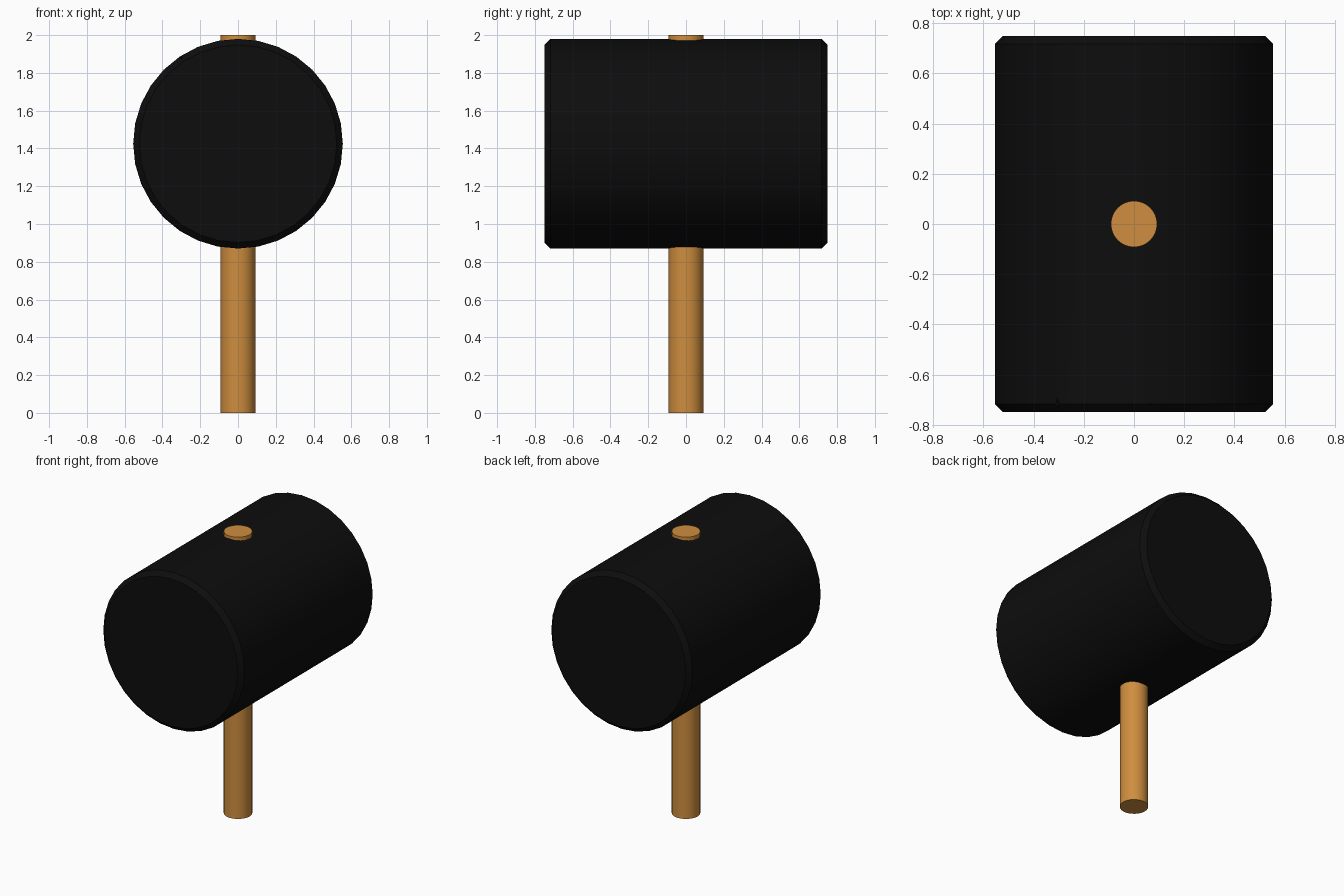
import bpy, bmesh, math

if "Cube" in bpy.data.objects:
    bpy.data.objects.remove(bpy.data.objects["Cube"])

def material(name, color):
    m = bpy.data.materials.new(name)
    m.diffuse_color = color
    m.use_nodes = True
    m.node_tree.nodes["Principled BSDF"].inputs["Base Color"].default_value = m.diffuse_color
    return m

rubber = material("black_rubber", (0.004, 0.004, 0.004, 1))
wood = material("wood", (0.62, 0.27, 0.05, 1))

CZ, R, HALF, CHAMFER = 1.425, 0.555, 0.75, 0.032

# Handle, passing right through the head
bpy.ops.mesh.primitive_cylinder_add(vertices=32, radius=0.092, depth=2, location=(0, 0, 1))
handle = bpy.context.object
handle.name = "handle"
handle.data.materials.append(wood)
bpy.ops.object.shade_smooth_by_angle(angle=math.radians(30))

# Head: chamfered cylinder lying along y
bpy.ops.mesh.primitive_cylinder_add(vertices=32, radius=R, depth=2 * HALF,
                                    location=(0, 0, CZ), rotation=(math.pi / 2, 0, 0))
head = bpy.context.object
head.name = "mallet_head"
head.data.materials.append(rubber)
bpy.ops.object.transform_apply(location=False, rotation=True, scale=True)
bm = bmesh.new()
bm.from_mesh(head.data)
rims = [e for e in bm.edges if abs(e.verts[0].co.y - e.verts[1].co.y) < 1e-4]
bmesh.ops.bevel(bm, geom=rims, offset=CHAMFER, segments=1, affect='EDGES')
bm.to_mesh(head.data)
bm.free()

# Small wedge-shaped nicks in the rims: (end, x, tip distance along y, width)
nicks = [(-1, -0.31, 0.65, 0.08), (-1, 0.06, 0.675, 0.10),
         (1, -0.37, 0.68, 0.07), (1, -0.13, 0.685, 0.08), (1, 0.0, 0.70, 0.06)]
bm = bmesh.new()
for end, x, tip, width in nicks:
    a = math.asin(x / R)
    def point(r, side, y):
        return bm.verts.new((r * math.sin(a) + side * math.cos(a), end * y,
                             r * math.cos(a) - side * math.sin(a)))
    corners = [point(0.60, -width * 0.8, 0.79), point(0.60, width * 0.8, 0.79),
               point(0.515, 0, 0.79), point(0.575, 0.01, tip - 0.01)]
    for i in range(4):
        bm.faces.new([c for j, c in enumerate(corners) if j != i])
bmesh.ops.recalc_face_normals(bm, faces=bm.faces)
mesh = bpy.data.meshes.new("nick_cutter")
bm.to_mesh(mesh)
bm.free()
cutter = bpy.data.objects.new("nick_cutter", mesh)
cutter.location = (0, 0, CZ)
cutter.hide_render = True
bpy.context.collection.objects.link(cutter)
mesh.materials.append(rubber)

cut = head.modifiers.new("nicks", 'BOOLEAN')
cut.operation = 'DIFFERENCE'
cut.solver = 'EXACT'
cut.object = cutter
bpy.context.view_layer.objects.active = head
bpy.context.view_layer.update()
bpy.ops.object.modifier_apply(modifier=cut.name)
bpy.data.objects.remove(cutter)
bpy.ops.object.shade_smooth_by_angle(angle=math.radians(30))
